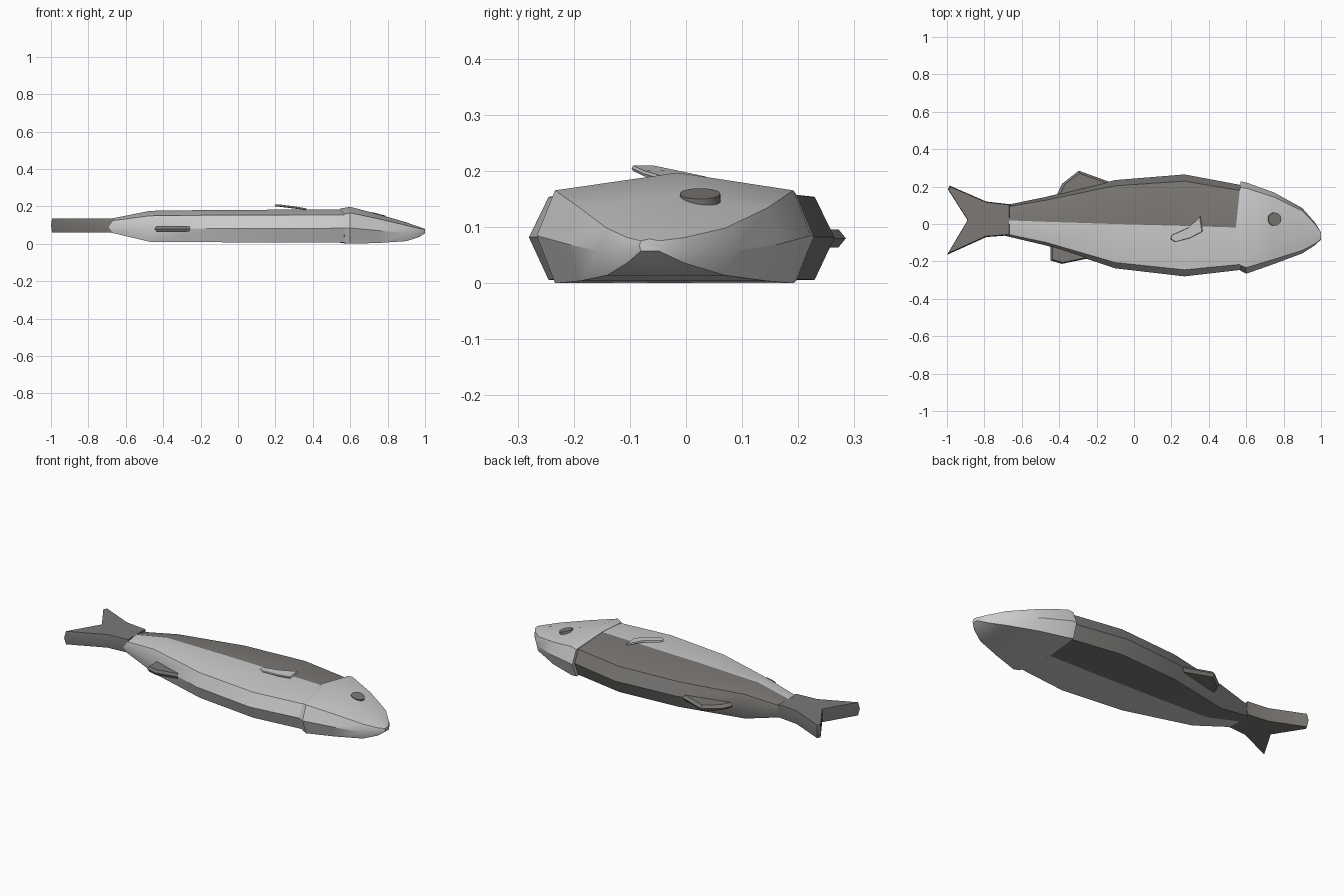
import bpy, bmesh, math
from mathutils import Vector, Matrix

if "Cube" in bpy.data.objects:
    bpy.data.objects.remove(bpy.data.objects["Cube"])

dark = bpy.data.materials.new("dark_grey")
dark.diffuse_color = (0.2, 0.19, 0.18, 1)
dark.use_nodes = True
dark.node_tree.nodes["Principled BSDF"].inputs["Base Color"].default_value = dark.diffuse_color
pale = bpy.data.materials.new("pale_grey")
pale.diffuse_color = (0.8, 0.8, 0.8, 1)
pale.use_nodes = True
pale.node_tree.nodes["Principled BSDF"].inputs["Base Color"].default_value = pale.diffuse_color


def finish(name, bm, mats=(), angle=35):
    bmesh.ops.recalc_face_normals(bm, faces=bm.faces)
    me = bpy.data.meshes.new(name)
    bm.to_mesh(me)
    bm.free()
    ob = bpy.data.objects.new(name, me)
    bpy.context.collection.objects.link(ob)
    for m in mats:
        me.materials.append(m)
    bpy.ops.object.select_all(action='DESELECT')
    ob.select_set(True)
    bpy.context.view_layer.objects.active = ob
    bpy.ops.object.shade_smooth_by_angle(angle=math.radians(angle))
    return ob


def skin(bm, rings):
    """Joins rings of vertices, caps both ends, returns side faces by column."""
    vs = [[bm.verts.new(p) for p in r] for r in rings]
    n = len(vs[0])
    cols = {j: [] for j in range(n)}
    for a, b in zip(vs, vs[1:]):
        for j in range(n):
            k = (j + 1) % n
            cols[j].append(bm.faces.new((a[j], a[k], b[k], b[j])))
    bm.faces.new(vs[0])
    bm.faces.new(vs[-1])
    return cols


def section(x, belly, mid, back, low, high, sweep=0.0):
    """Eight-point flank section: flat underside, low ridge on top."""
    h = high - low
    at = lambda f: mid + (back - mid) * f if f > 0 else mid + (mid - belly) * f
    pts = [(0, 1), (.87, .84), (1, .43), (.87, 0), (0, 0), (-.87, 0), (-1, .43), (-.87, .84)]
    return [(x + sweep * abs(f), at(f), low + h * g) for f, g in pts]


# body, dark along the back and pale along the belly
bm = bmesh.new()
cols = skin(bm, [section(*s) for s in [
    (-0.69, -0.063, 0.02, 0.1, 0.062, 0.132),
    (-0.47, -0.115, 0.012, 0.145, 0.01, 0.176),
    (-0.1, -0.237, 0.0, 0.235, 0.008, 0.181),
    (0.27, -0.28, -0.01, 0.265, 0.006, 0.182),
    (0.59, -0.243, -0.02, 0.205, 0.008, 0.183)]])
for j in range(4):
    for f in cols[j]:
        f.material_index = 1
finish("body", bm, (pale, dark))

# head with a raised gill edge
bm = bmesh.new()
skin(bm, [section(*s) for s in [
    (0.545, -0.25, -0.015, 0.228, 0.004, 0.188, 0.025),
    (0.6, -0.266, -0.015, 0.222, 0.0, 0.197),
    (0.75, -0.213, -0.02, 0.168, 0.004, 0.158),
    (0.9, -0.157, -0.035, 0.085, 0.014, 0.114),
    (0.97, -0.112, -0.055, 0.005, 0.036, 0.09),
    (1.0, -0.083, -0.065, -0.045, 0.057, 0.079)]])
finish("head", bm, (pale,))


def fin(name, outline, z, half, scale, mat, slope=None, angle=30):
    """Flat fin whose rim narrows to a ridge at mid thickness."""
    c = sum((Vector(p) for p in outline), Vector((0, 0))) / len(outline)
    lift = slope or (lambda x, y: 0)
    rings = []
    for dz, s in ((-half, scale), (0, 1), (half, scale)):
        ring = [c + (Vector(p) - c) * s for p in outline]
        rings.append([(p.x, p.y, z + dz + lift(p.x, p.y)) for p in ring])
    bm = bmesh.new()
    skin(bm, rings)
    finish(name, bm, (mat,), angle)


# tail and edge fins
fin("tail", [(-0.66, 0.105), (-0.79, 0.12), (-0.985, 0.205), (-0.995, 0.185), (-0.89, 0.02),
             (-1.0, -0.165), (-0.79, -0.07), (-0.66, -0.06)], 0.098, 0.038, 0.96, dark)
fin("dorsal_fin", [(-0.1, 0.2), (-0.13, 0.225), (-0.295, 0.285), (-0.385, 0.215), (-0.42, 0.14),
                   (-0.35, 0.08)], 0.08, 0.016, 0.86, dark)
fin("anal_fin", [(-0.22, -0.15), (-0.25, -0.185), (-0.385, -0.213), (-0.447, -0.195),
                 (-0.447, -0.1), (-0.35, -0.07)], 0.08, 0.016, 0.88, dark)

# side fin, lifting off the flank toward its tip
fin("side_fin", [(0.355, 0.04), (0.367, -0.04), (0.3, -0.075), (0.22, -0.097), (0.195, -0.082),
                 (0.2, -0.06), (0.29, -0.02)], 0.185, 0.005, 0.95, pale,
    lambda x, y: min(0.02, max(0, (0.35 - x) * 0.2)))

# eye, tilted with the slope of the head
bm = bmesh.new()
bmesh.ops.create_cone(bm, cap_ends=True, segments=20, radius1=0.037, radius2=0.036, depth=0.022,
                      matrix=Matrix.Translation((0.75, 0.025, 0.149)) @ Matrix.Rotation(0.27, 4, 'Y'))
finish("eye", bm, (dark,))
